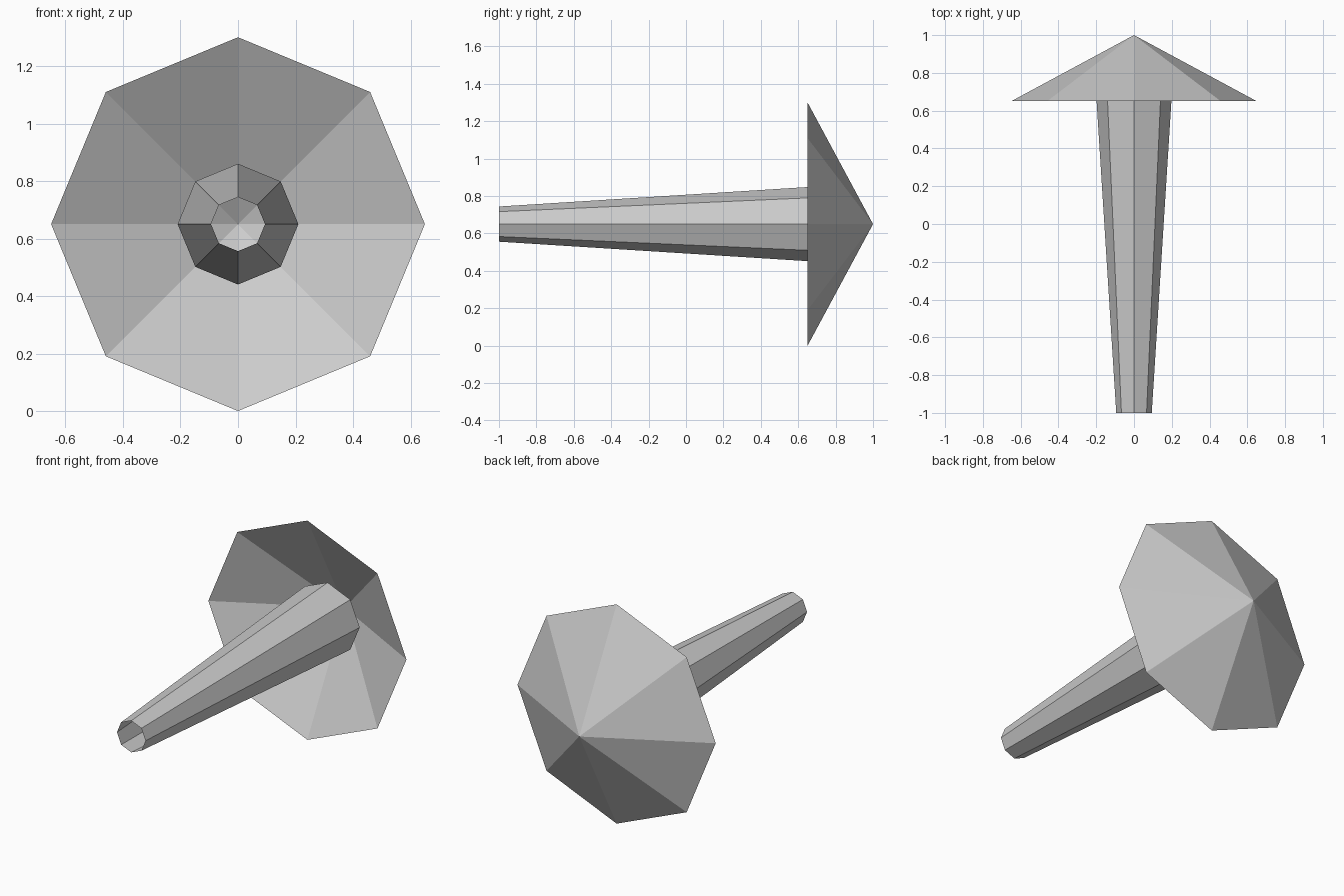
import bpy
import bmesh
import math
from mathutils import Matrix

cube = bpy.data.objects.get("Cube")
if cube:
    bpy.data.objects.remove(cube, do_unlink=True)

SIDES = 8
AXIS_HEIGHT = 0.65

# Single plain grey
grey = bpy.data.materials.new("plain_grey")
grey.use_nodes = True
colour = (0.6, 0.6, 0.6, 1)
grey.diffuse_color = colour
grey.node_tree.nodes["Principled BSDF"].inputs["Base Color"].default_value = colour


def open_cone(name, y_start, y_end, r_start, r_end):
    """Flat-shaded, uncapped cone lying along the y axis."""
    bm = bmesh.new()
    bmesh.ops.create_cone(bm, cap_ends=False, segments=SIDES,
                          radius1=r_start, radius2=r_end, depth=y_end - y_start)
    bmesh.ops.remove_doubles(bm, verts=bm.verts, dist=0.0001)
    place = Matrix.Translation((0, (y_start + y_end) / 2, AXIS_HEIGHT))
    bm.transform(place @ Matrix.Rotation(-math.pi / 2, 4, "X"))
    mesh = bpy.data.meshes.new(name)
    bm.to_mesh(mesh)
    bm.free()
    mesh.materials.append(grey)
    obj = bpy.data.objects.new(name, mesh)
    bpy.context.collection.objects.link(obj)
    return obj


# Hollow pointed cap, open towards the front
open_cone("cap", 0.65, 1.0, 0.65, 0.0)

# Hollow tapered stem, its wide end reaching inside the cap
open_cone("stem", -1.0, 0.84, 0.094, 0.21)
